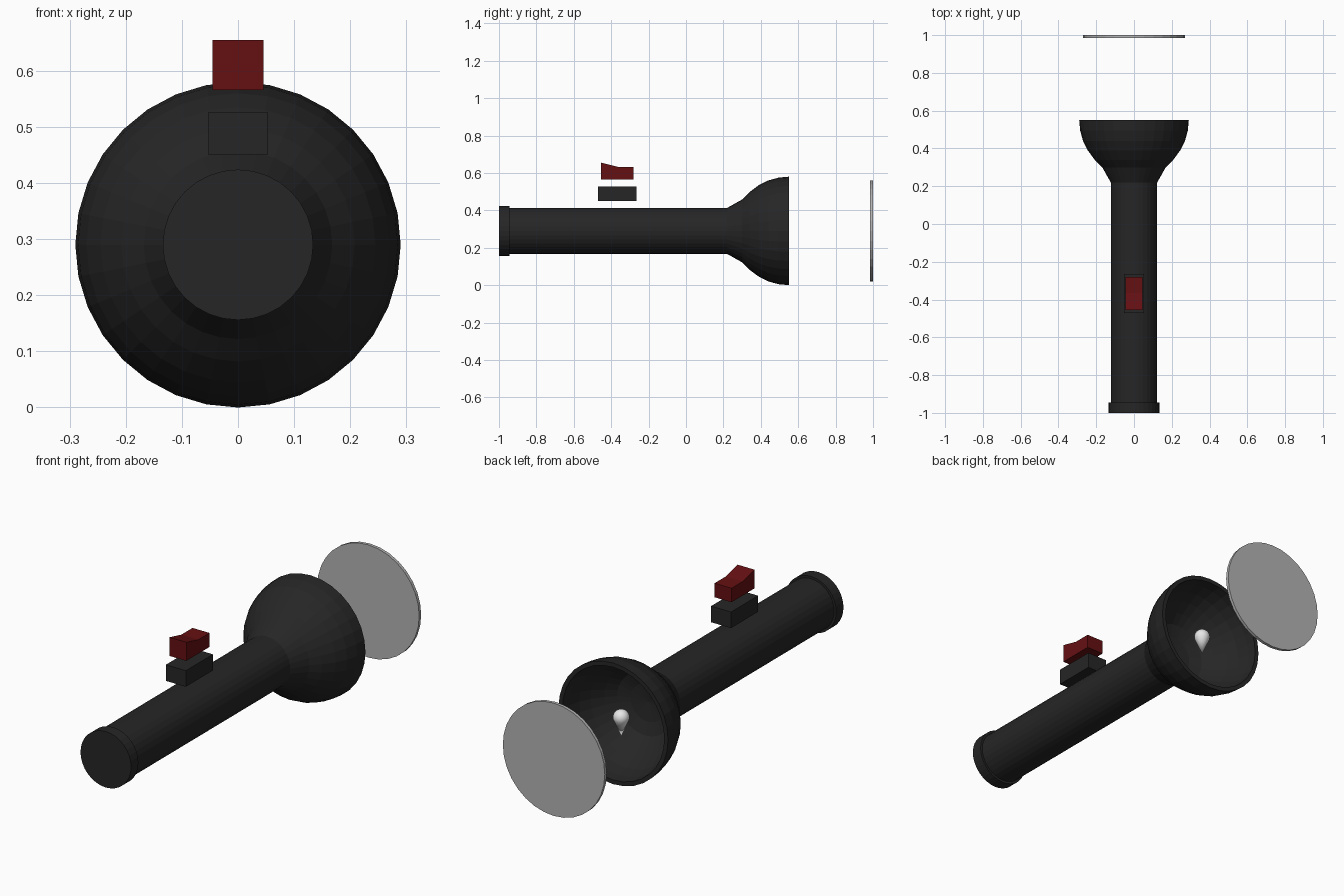
import bpy, bmesh, math
from mathutils import Matrix

AXIS_Z = 0.29
SIDES = 32

cube = bpy.data.objects.get("Cube")
if cube:
    bpy.data.objects.remove(cube, do_unlink=True)


def material(name, rgb):
    m = bpy.data.materials.new(name)
    m.diffuse_color = (*rgb, 1)
    m.use_nodes = True
    m.node_tree.nodes["Principled BSDF"].inputs["Base Color"].default_value = (*rgb, 1)
    return m


BLACK = material("black plastic", (0.019, 0.019, 0.019))
RED = material("dark red", (0.13, 0.005, 0.006))
LENS = material("lens grey", (0.45, 0.45, 0.45))
WHITE = material("bulb white", (0.8, 0.8, 0.8))


def finish(name, bm, mat):
    bmesh.ops.recalc_face_normals(bm, faces=bm.faces)
    mesh = bpy.data.meshes.new(name)
    bm.to_mesh(mesh)
    bm.free()
    mesh.materials.append(mat)
    ob = bpy.data.objects.new(name, mesh)
    bpy.context.collection.objects.link(ob)
    return ob


def lathe(name, profile, mat, place, sides=SIDES):
    """Turn (height, radius) points about local z, then place the result."""
    bm = bmesh.new()
    rings = []
    for h, r in profile:
        if r == 0:
            rings.append([bm.verts.new((0, 0, h))] * sides)
        else:
            rings.append([bm.verts.new((r * math.cos(a), r * math.sin(a), h))
                          for a in (math.tau * i / sides for i in range(sides))])
    for low, high in zip(rings, rings[1:]):
        for i in range(sides):
            j = (i + 1) % sides
            bm.faces.new(dict.fromkeys((low[i], low[j], high[j], high[i])))
    bm.transform(place)
    return finish(name, bm, mat)


def extrude_x(name, outline, half_width, mat):
    """Extrude a (y, z) outline across x."""
    bm = bmesh.new()
    face = bm.faces.new([bm.verts.new((-half_width, y, z)) for y, z in outline])
    new = bmesh.ops.extrude_face_region(bm, geom=[face])["geom"]
    bmesh.ops.translate(bm, vec=(2 * half_width, 0, 0),
                        verts=[v for v in new if isinstance(v, bmesh.types.BMVert)])
    return finish(name, bm, mat)


def smooth(ob):
    bpy.ops.object.select_all(action="DESELECT")
    ob.select_set(True)
    bpy.context.view_layer.objects.active = ob
    bpy.ops.object.shade_smooth_by_angle(angle=math.radians(30))


# Local z of turned parts runs along the torch, towards +y
along = Matrix.Translation((0, 0, AXIS_Z)) @ Matrix.Rotation(-math.pi / 2, 4, "X")

# Tail cap and handle tube
lathe("tail_cap", [(-1, 0), (-1, 0.134), (-0.945, 0.134), (-0.945, 0)], BLACK, along)
lathe("handle", [(-0.95, 0), (-0.95, 0.123), (0.22, 0.123), (0.22, 0)], BLACK, along)

# Flared neck and hollow bowl-shaped head
outer = [(0.22, 0.123), (0.3, 0.168), (0.34, 0.208), (0.39, 0.245),
         (0.44, 0.27), (0.495, 0.285), (0.55, 0.29)]
inner = [(h + 0.01, r - 0.02) for h, r in reversed(outer[1:-1])]
lathe("head", outer + [(0.55, 0.27)] + inner + [(0.29, 0.09), (0.28, 0)], BLACK, along)

# Lens floating in front of the head
lathe("lens", [(0.985, 0), (0.985, 0.27), (1, 0.27), (1, 0)], LENS, along)

# Teardrop bulb, tip downwards
R = 0.036
arc = [(R * math.sin(a), R * math.cos(a))
       for a in (math.radians(-20 + 11 * i) for i in range(10))]
bulb = lathe("bulb", [(-0.09, 0)] + arc + [(R, 0)], WHITE,
             Matrix.Translation((0, 0.49, 0.298)))
smooth(bulb)

# Switch housing and its bent rocker button
extrude_x("switch_base", [(-0.47, 0.45), (-0.265, 0.45),
                          (-0.265, 0.527), (-0.47, 0.527)], 0.053, BLACK)
extrude_x("switch_button", [(-0.455, 0.566), (-0.28, 0.566), (-0.28, 0.633),
                            (-0.365, 0.633), (-0.455, 0.655)], 0.045, RED)
